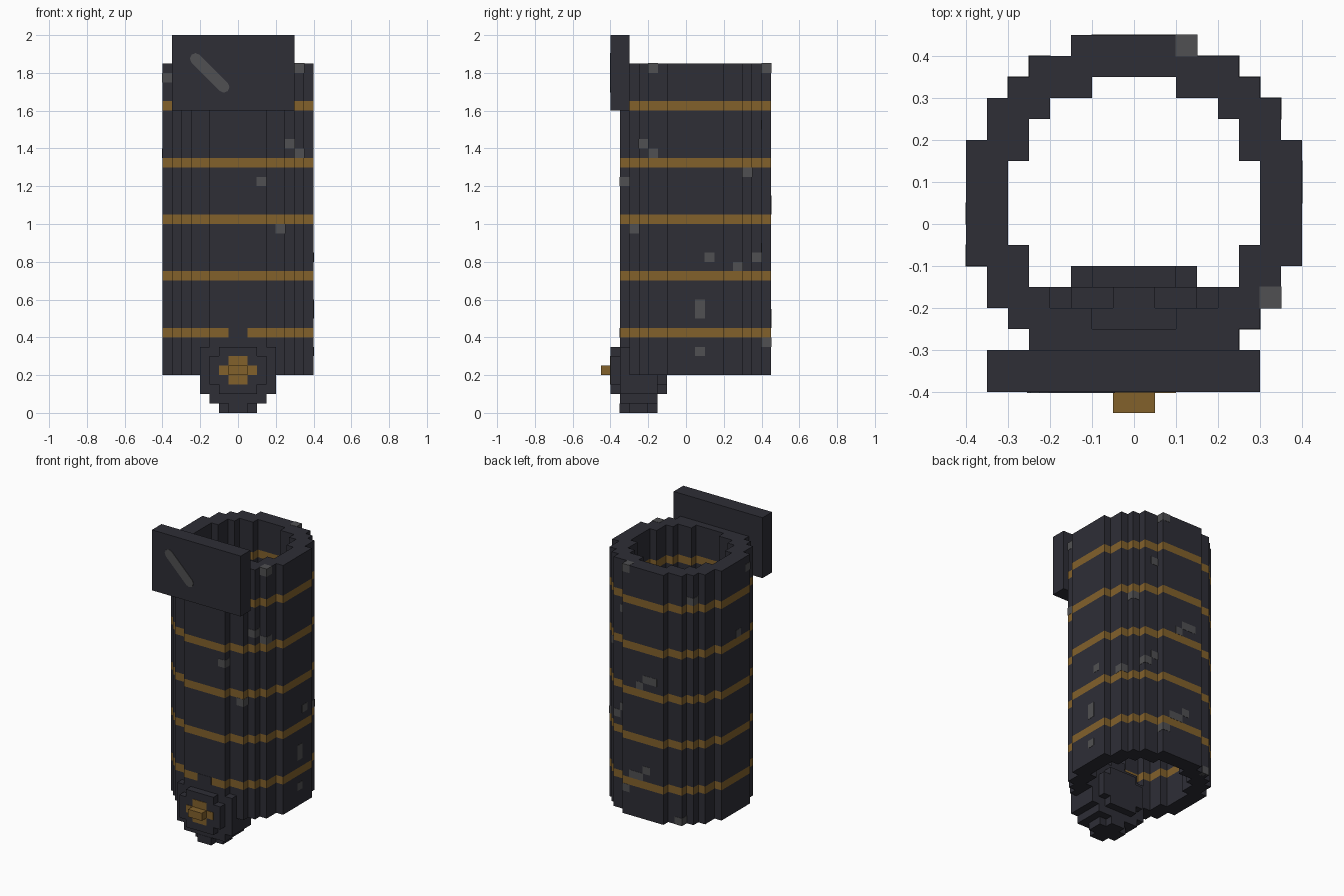
import bpy, bmesh, math
from mathutils import Vector, Matrix

if "Cube" in bpy.data.objects:
    bpy.data.objects.remove(bpy.data.objects["Cube"])


def material(name, rgb):
    m = bpy.data.materials.new(name)
    m.diffuse_color = [((c / 255 + 0.055) / 1.055) ** 2.4 for c in rgb] + [1]
    m.use_nodes = True
    m.node_tree.nodes["Principled BSDF"].inputs["Base Color"].default_value = m.diffuse_color
    return m


DARK = material("charcoal", (46, 46, 54))
GOLD = material("dull_gold", (130, 97, 43))
GREY = material("worn_grey", (80, 80, 82))


def finish(name, bm, *mats):
    bmesh.ops.recalc_face_normals(bm, faces=bm.faces)
    me = bpy.data.meshes.new(name)
    bm.to_mesh(me)
    bm.free()
    for m in mats:
        me.materials.append(m)
    ob = bpy.data.objects.new(name, me)
    bpy.context.collection.objects.link(ob)
    return ob


def boxes(name, mat, spans):
    """One object from (x0, x1, y0, y1, z0, z1) spans."""
    bm = bmesh.new()
    for x0, x1, y0, y1, z0, z1 in spans:
        mid = Vector(((x0 + x1) / 2, (y0 + y1) / 2, (z0 + z1) / 2))
        size = (x1 - x0, y1 - y0, z1 - z0, 1)
        bmesh.ops.create_cube(bm, size=1, matrix=Matrix.Translation(mid) @ Matrix.Diagonal(size))
    return finish(name, bm, mat)


def ring_outline(quarter):
    """Mirror a quarter staircase into a closed stepped circle."""
    q = quarter
    pts = q + [(-x, y) for x, y in reversed(q)]
    pts += [(-x, -y) for x, y in q] + [(x, -y) for x, y in reversed(q)]
    return [(x, y + 0.05) for x, y in pts]


# Hollow stepped tube with gold bands
outer = ring_outline([(.4, .15), (.35, .15), (.35, .25), (.3, .25), (.3, .3),
                      (.25, .3), (.25, .35), (.15, .35), (.15, .4)])
inner = ring_outline([(.3, .1), (.25, .1), (.25, .2), (.2, .2), (.2, .25), (.1, .25), (.1, .3)])
levels = [0.2]
for i in range(5):
    levels += [0.4 + 0.3 * i, 0.45 + 0.3 * i]
levels.append(1.85)

bm = bmesh.new()
cap_edges = {0: [], len(levels) - 1: []}
for outline in (outer, inner):
    loops = [[bm.verts.new((x, y, z)) for x, y in outline] for z in levels]
    n = len(outline)
    for k in range(len(levels) - 1):
        a, b = loops[k], loops[k + 1]
        for i in range(n):
            j = (i + 1) % n
            f = bm.faces.new((a[i], a[j], b[j], b[i]))
            f.material_index = k % 2
    for k in cap_edges:
        cap_edges[k] += [bm.edges.get((loops[k][i], loops[k][(i + 1) % n])) for i in range(n)]
for edges in cap_edges.values():
    bmesh.ops.triangle_fill(bm, use_beauty=True, edges=edges)
finish("tube", bm, DARK, GOLD)

# Sign board on the upper front
boxes("sign_board", DARK, [(-.35, .3, -.4, -.3, 1.6, 2)])

# Diagonal scratch on the sign
bm = bmesh.new()
a, b, r = Vector((-.225, 0, 1.875)), Vector((-.075, 0, 1.725)), 0.03
pts = []
for centre, start in ((a, 45), (b, 225)):
    for s in range(5):
        t = math.radians(start + 45 * s)
        pts.append(centre + Vector((r * math.cos(t), -.403, r * math.sin(t))))
face = bm.faces.new([bm.verts.new(p) for p in pts])
ext = bmesh.ops.extrude_face_region(bm, geom=[face])
for v in ext["geom"]:
    if isinstance(v, bmesh.types.BMVert):
        v.co.y += 0.004
finish("sign_scratch", bm, GREY)

# Stepped ball at the lower front, symmetric about its middle layer
ball = []
for k in range(9):
    z0, z1 = k * .05, k * .05 + .05
    d = min(k, 8 - k)
    if d == 0:
        ball += [(-.05, .05, -.352, -.15, z0, z1), (-.1, .1, -.3, -.2, z0, z1)]
    elif d == 1:
        ball.append((-.15, .15, -.35, -.15, z0, z1))
    else:
        w = .1 if d == 2 else .15
        ball += [(-w, w, -.4, -.1, z0, z1), (-.2, .2, -.35, -.15, z0, z1)]
boxes("ball", DARK, ball)

# Gold cross and knob on the ball
boxes("gold_cross", GOLD, [(-.1, .1, -.403, -.398, .2, .25), (-.05, .05, -.403, -.398, .15, .3)])
boxes("gold_knob", GOLD, [(-.05, .05, -.45, -.4, .2, .25)])

# Worn blocks just proud of the tube surface
worn = [
    # front and front right
    (-.375, -.075, 1.775), (.325, -.175, 1.825), (.275, -.225, 1.425), (.325, -.175, 1.375),
    (.125, -.325, 1.225), (.225, -.275, .975),
    # right side
    (.275, .325, 1.275), (.375, .125, .825), (.325, .275, .775), (.375, .075, .525),
    (.375, .075, .575), (.375, .075, .325),
    # back
    (.225, .375, .825), (.175, .375, .875), (.125, .425, 1.825), (.125, .425, .375),
    (.175, .375, 1.525), (.025, .425, 1.075), (-.025, .425, 1.125), (-.075, .425, 1.125),
    (.075, .425, .475), (.025, .425, .475), (-.025, .425, .525),
    # left side
    (-.275, .325, 1.675), (-.225, .375, .225), (-.375, .025, 1.375),
]
h = .0265
boxes("worn_blocks", GREY,
      [(x - h, x + h, y - h, y + h, z - .025, z + (h if z > 1.8 else .025)) for x, y, z in worn])
